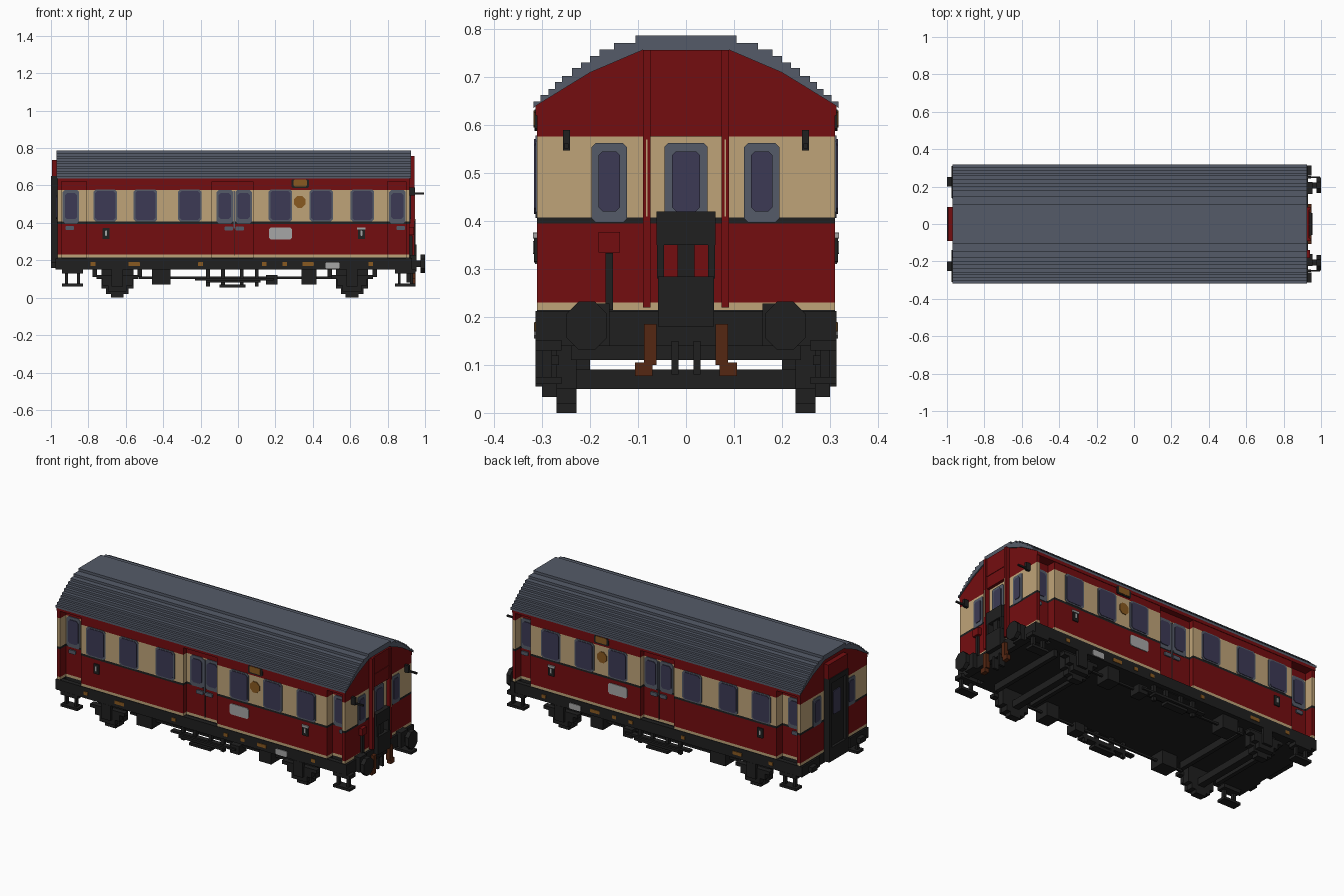
import bpy, bmesh

cube = bpy.data.objects.get("Cube")
if cube:
    bpy.data.objects.remove(cube)


def material(name, red, green, blue):
    mat = bpy.data.materials.new(name)
    mat.use_nodes = True
    colour = (red, green, blue, 1)
    mat.diffuse_color = colour
    shader = mat.node_tree.nodes["Principled BSDF"]
    shader.inputs["Base Color"].default_value = colour
    shader.inputs["Roughness"].default_value = .8
    return mat


RED = material("carriage red", .175, .004, .005)
CREAM = material("cream", .52, .37, .19)
GREY = material("slate grey", .09, .105, .14)
BLACK = material("underframe black", .014, .014, .014)
GLASS = material("window glass", .045, .042, .09)
GOLD = material("gold brown", .25, .1, .015)
RUST = material("rust brown", .09, .02, .006)
WHITE = material("pale plate", .38, .38, .38)


def finish(name, bm, *mats):
    bmesh.ops.recalc_face_normals(bm, faces=bm.faces)
    mesh = bpy.data.meshes.new(name)
    bm.to_mesh(mesh)
    bm.free()
    for mat in mats:
        mesh.materials.append(mat)
    obj = bpy.data.objects.new(name, mesh)
    bpy.context.collection.objects.link(obj)
    return obj


def prism(bm, outline, offset):
    """Extrude a closed outline along an offset vector."""
    face = bm.faces.new([bm.verts.new(p) for p in outline])
    made = bmesh.ops.extrude_face_region(bm, geom=[face], use_keep_orig=True)
    moved = [g for g in made["geom"] if isinstance(g, bmesh.types.BMVert)]
    bmesh.ops.translate(bm, verts=moved, vec=offset)


def add_box(bm, x, y, z):
    outline = [(x[0], y[0], z[0]), (x[1], y[0], z[0]), (x[1], y[1], z[0]), (x[0], y[1], z[0])]
    prism(bm, outline, (0, 0, z[1] - z[0]))


def boxes(name, mat, *spans, mirror=True):
    """Boxes given as x, y, z ranges, repeated on the other side."""
    bm = bmesh.new()
    for x, y, z in spans:
        add_box(bm, x, y, z)
        if mirror:
            add_box(bm, x, (-y[1], -y[0]), z)
    return finish(name, bm, mat)


def cut_rectangle(u, z, w, h, cut):
    a, b = w / 2, h / 2
    c = cut
    corners = [(-a, c - b), (c - a, -b), (a - c, -b), (a, c - b),
               (a, b - c), (a - c, b), (c - a, b), (-a, b - c)]
    return [(u + p, z + q) for p, q in corners]


def side_plates(name, mat, centres, z, w, h, wall, depth=.004, cut=.012):
    """Thin plates with cut corners on both long sides."""
    bm = bmesh.new()
    for x in centres:
        for s in (-1, 1):
            outline = [(p, s * wall, q) for p, q in cut_rectangle(x, z, w, h, cut)]
            prism(bm, outline, (0, s * depth, 0))
    return finish(name, bm, mat)


def end_plates(name, mat, centres, z, w, h, wall, depth=.004, cut=.008):
    """Thin plates with cut corners on an end wall."""
    bm = bmesh.new()
    for y in centres:
        outline = [(wall, p, q) for p, q in cut_rectangle(y, z, w, h, cut)]
        prism(bm, outline, (depth, 0, 0))
    return finish(name, bm, mat)


# Body sections painted in height bands
LEVELS = [.15, .215, .23, .395, .408, .577, .626]
PAINT = [BLACK, CREAM, RED, BLACK, CREAM, RED]


def banded_body(name, x, half):
    bm = bmesh.new()
    add_box(bm, x, (-half, half), (LEVELS[0], LEVELS[-1]))
    for level in LEVELS[1:-1]:
        geom = bm.verts[:] + bm.edges[:] + bm.faces[:]
        bmesh.ops.bisect_plane(bm, geom=geom, plane_co=(0, 0, level), plane_no=(0, 0, 1))
    obj = finish(name, bm, *PAINT)
    for poly in obj.data.polygons:
        poly.material_index = sum(poly.center.z > level for level in LEVELS[1:-1])
    return obj


WIDE, MIDDLE, NARROW = .311, .28, .258
FRONT_END, REAR_END = .918, -.965
banded_body("left_end_vestibule", (REAR_END, -.81), NARROW)
banded_body("left_compartments", (-.81, -.14), WIDE)
banded_body("centre_entrance", (-.14, .08), MIDDLE)
banded_body("right_compartments", (.08, .8), WIDE)
banded_body("right_end_vestibule", (.8, FRONT_END), NARROW)

# Corner posts flush with the full width at each end
for name, x in (("left_corner_posts", (REAR_END, REAR_END + .02)),
                ("right_corner_posts", (FRONT_END - .02, FRONT_END))):
    banded_body(name, x, WIDE)

# Gable and upper wall under the roof
under = [(.09, .757), (.2, .71), (.314, .64)]
bm = bmesh.new()
gable = [(.314, .62)] + under[::-1]
gable += [(-y, z) for y, z in gable[::-1]]
prism(bm, [(REAR_END, y, z) for y, z in gable], (FRONT_END - REAR_END, 0, 0))
finish("gable_wall", bm, RED)

# Stepped roof
edges = [.105, .15, .18, .2, .219, .238, .259, .273, .287, .303, .318]
tops = [.787, .772, .758, .744, .731, .719, .703, .69, .676, .663, .65]
half_roof = []
for y, z, lower in zip(edges, tops, tops[1:] + [.636]):
    half_roof += [(y, z), (y, lower)]
half_roof += under[::-1]
profile = half_roof + [(-y, z) for y, z in half_roof[::-1]]
# split into one closed arch: outer right, inner, outer left
count = len(edges) * 2
outer = half_roof[:count]
arch = [(-y, z) for y, z in outer[::-1]] + outer + under[::-1] + [(-y, z) for y, z in under]
bm = bmesh.new()
prism(bm, [(-.97, y, z) for y, z in arch], (1.895, 0, 0))
finish("roof", bm, GREY)

# Side windows
big = [-.71, -.495, -.258, .227, .445, .665]
side_plates("window_frames", GREY, big, .493, .126, .172, WIDE, .003)
side_plates("window_panes", GLASS, big, .493, .108, .156, WIDE, .006)
for name, centres, wall in (("end_door", [-.893, .852], NARROW), ("centre_door", [-.07, .03], MIDDLE)):
    side_plates(name + "_frames", GREY, centres, .487, .088, .18, wall, .004)
    side_plates(name + "_panes", GLASS, centres, .49, .066, .14, wall, .008)
side_plates("centre_door_handles", GREY, [-.05, .01], .37, .045, .022, MIDDLE, .008, .004)
side_plates("end_door_handles", GREY, [-.9, .87], .372, .045, .022, NARROW, .008, .004)
side_plates("centre_door_seam", GREY, [-.02], .47, .008, .2, MIDDLE, .006, .001)
side_plates("door_seams", BLACK, [-.02], .3, .004, .15, MIDDLE, .003, .001)

# Painted details along the sides
side_plates("crests", GOLD, [.33], .512, .06, .064, WIDE, .004, .018)
side_plates("route_boards", BLACK, [.333], .61, .095, .045, WIDE, .005, .006)
side_plates("route_board_faces", GOLD, [.333], .613, .07, .036, WIDE, .007, .004)
side_plates("number_plaques", WHITE, [.227], .343, .125, .064, WIDE, .004, .01)
side_plates("signal_boxes", BLACK, [-.705, .66], .343, .038, .058, WIDE, .006, .002)
side_plates("signal_marks", WHITE, [-.705, .66], .345, .01, .028, WIDE, .008, .002)
side_plates("signal_top_mark", WHITE, [.66], .37, .045, .012, WIDE, .008, .001)
side_plates("sill_labels", GOLD, [-.775, -.2, .14, .25, .71], .18, .026, .02, WIDE, .005, .001)
side_plates("wide_sill_labels", GOLD, [-.555, .375], .18, .06, .02, WIDE, .005, .001)
side_plates("weight_plates", WHITE, [.505], .172, .075, .034, WIDE, .006, .006)

# End windows, on both end walls
for name, wall, s in (("right_end", FRONT_END, 1), ("left_end", REAR_END, -1)):
    sides = (-.16, .158)
    end_plates(name + "_window_frames", GREY, sides, .48, .074, .165, wall, s * .004)
    end_plates(name + "_window_panes", GLASS, sides, .483, .044, .125, wall, s * .008)

# Right end portal with its door and folding bridge
boxes("portal_posts", RED, ((.915, .943), (.074, .09), (.22, .757)))
boxes("portal_post_lines", CREAM, ((.94, .945), (.08, .083), (.41, .57)))
center = dict(mirror=False)
boxes("portal_head", RED, ((.915, .935), (-.075, .075), (.577, .757)),
      ((.93, .938), (-.075, .075), (.648, .656)), **center)
end_plates("portal_window_frame", GREY, [0], .485, .09, .155, .918, .005)
end_plates("portal_window_pane", GLASS, [0], .483, .058, .125, .918, .009)
boxes("folding_bridge", BLACK, ((.915, .95), (-.062, .062), (.35, .42)),
      ((.915, .955), (-.058, .058), (.18, .285)),
      ((.915, .94), (-.018, .018), (.28, .35)), **center)
boxes("bridge_guides", BLACK, ((.915, .95), (.046, .06), (.28, .36)))
boxes("tail_box", RED, ((.915, .94), (-.182, -.138), (.335, .377)), **center)
boxes("tail_rod", BLACK, ((.915, .932), (-.168, -.152), (.215, .333)), **center)
boxes("end_lamps", BLACK, ((.915, .945), (.242, .257), (.547, .59)),
      ((.94, .995), (.245, .254), (.552, .562)))

# Left end bellows and coupling stubs
boxes("bellows_frame", BLACK, ((-1, -.96), (.065, .09), (.16, .65)))
boxes("bellows_cross_bars", BLACK, ((-1, -.96), (-.066, .066), (.16, .24)),
      ((-1, -.96), (-.066, .066), (.62, .65)), **center)
boxes("bellows_door", BLACK, ((-.985, -.96), (-.066, .066), (.24, .62)), **center)
end_plates("bellows_door_pane", GLASS, [0], .49, .07, .14, -.985, -.005)
boxes("bellows_hood", RED, ((-.995, -.96), (-.09, .09), (.65, .735)), **center)
boxes("left_coupling_stubs", BLACK, ((-1, -.96), (.2, .25), (.16, .19)),
      ((-.975, -.96), (.14, .31), (.15, .21)))

# Buffers
boxes("buffer_beam", BLACK, ((.9, .93), (-.314, .314), (.14, .213)), **center)
boxes("buffer_stocks", BLACK, ((.92, .955), (.16, .225), (.14, .228)),
      ((.95, .98), (.19, .222), (.165, .2)))
end_plates("buffer_heads", BLACK, [-.207, .207], .182, .085, .1, .975, .025, .025)

# Brake hoses and coupler
boxes("brake_hoses", RUST, ((.925, .95), (.062, .088), (.1, .185)),
      ((.925, .95), (.07, .106), (.077, .105)))
boxes("coupler_links", BLACK, ((.9, .935), (.016, .03), (.08, .15)))

# Wheel sets with axle boxes, springs and guards
for label, x in (("left", -.645), ("right", .61)):
    spans = []
    for half, low, high in ((.034, 0, .03), (.06, .02, .06), (.085, .05, .15)):
        spans.append(((x - half, x + half), (.228, .27), (low, high)))
    for half, low, high in ((.05, .033, .07), (.08, .065, .1), (.112, .1, .12)):
        spans.append(((x - half, x + half), (.265, .3), (low, high)))
    spans.append(((x - .03, x + .03), (.295, .314), (.06, .15)))
    boxes(label + "_wheels_and_springs", BLACK, *spans)
    boxes(label + "_axle", BLACK, ((x - .02, x + .02), (-.24, .24), (.05, .09)), **center)
    boxes(label + "_brake_beams", BLACK, *[((x + d - .012, x + d + .012), (-.24, .24), (.11, .15))
          for d in (-.12, .12)], **center)

# Steps hung below the doors
for label, x in (("left", -.885), ("right", .895)):
    boxes(label + "_door_steps", BLACK,
          ((x - .055, x + .055), (.26, .314), (.06, .075)),
          ((x - .055, x + .055), (.26, .314), (.13, .152)),
          ((x - .04, x - .025), (.28, .3), (.07, .15)),
          ((x + .025, x + .04), (.28, .3), (.07, .15)))
boxes("centre_footboards", BLACK, ((-.17, .12), (.27, .314), (.08, .095)),
      ((-.23, .19), (.27, .3), (.092, .104)), ((-.1, .04), (.27, .314), (.055, .07)),
      *[((x - .01, x + .01), (.27, .29), (.06, .155)) for x in (-.16, -.08, .02, .1)])

# Equipment under the floor
boxes("truss_rods", BLACK, ((-.53, .53), (.24, .252), (.1, .112)))
boxes("battery_boxes", BLACK, ((-.46, -.36), (.2, .29), (.07, .15)),
      ((.34, .42), (.2, .29), (.07, .15)), ((.15, .21), (.22, .29), (.07, .12)))
boxes("solebars", BLACK, ((-.95, .9), (.285, .313), (.15, .213)))
